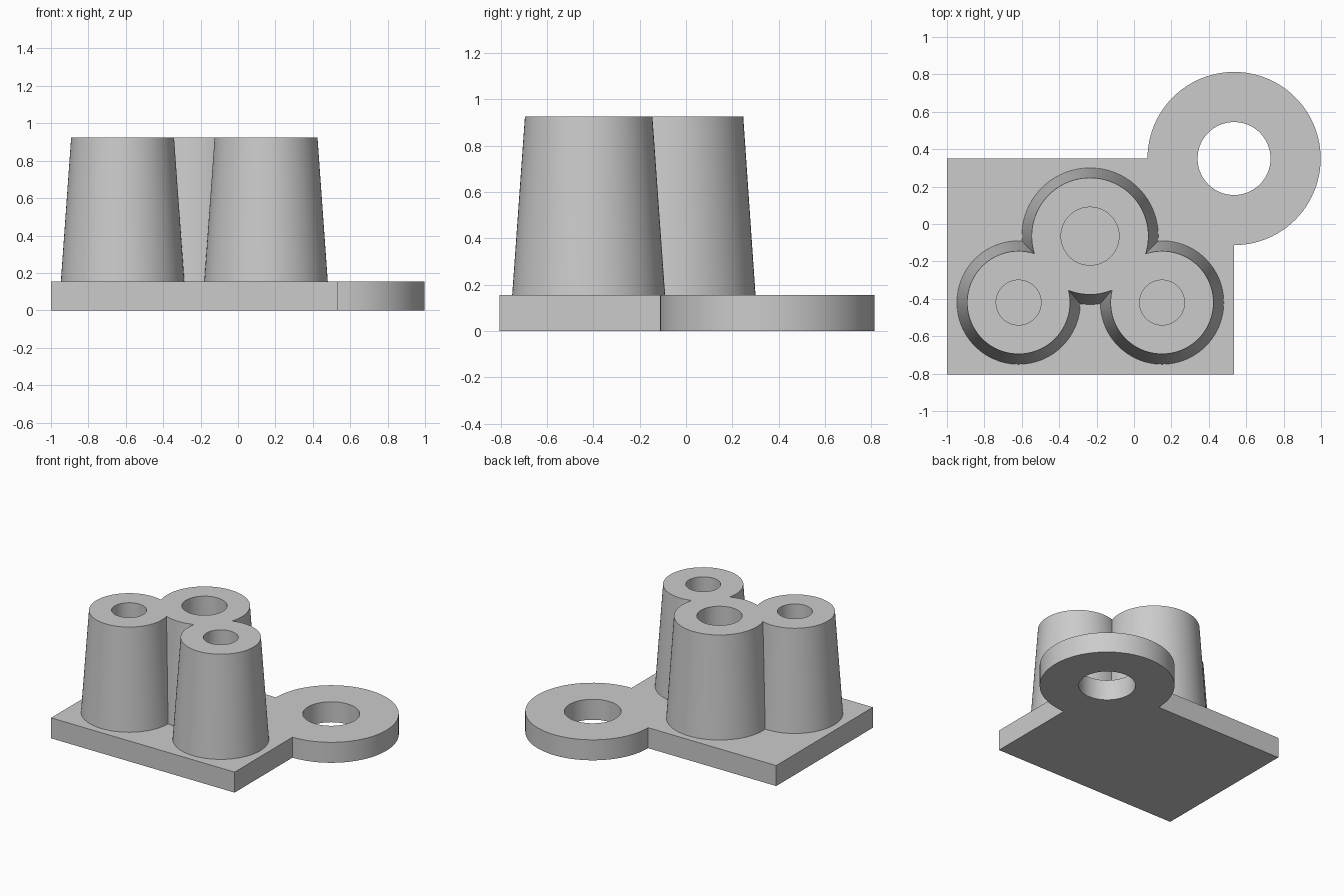
import bpy
import math

if "Cube" in bpy.data.objects:
    bpy.data.objects.remove(bpy.data.objects["Cube"], do_unlink=True)

PLATE_TOP = 0.155
POST_TOP = 0.925
SINK = 0.05  # how far the posts reach into the plate

grey = bpy.data.materials.new("plain_grey")
grey.use_nodes = True
colour = (0.6, 0.6, 0.6, 1)
grey.diffuse_color = colour
grey.node_tree.nodes["Principled BSDF"].inputs["Base Color"].default_value = colour


def cone(name, x, y, z0, z1, r0, r1):
    bpy.ops.mesh.primitive_cone_add(vertices=96, radius1=r0, radius2=r1, depth=z1 - z0,
                                    location=(x, y, (z0 + z1) / 2))
    ob = bpy.context.object
    ob.name = name
    ob.data.materials.append(grey)
    return ob


def combine(body, other, operation):
    """Apply an exact boolean, then drop the tool object."""
    mod = body.modifiers.new(operation.lower(), 'BOOLEAN')
    mod.operation = operation
    mod.solver = 'EXACT'
    mod.object = other
    bpy.context.view_layer.objects.active = body
    bpy.ops.object.modifier_apply(modifier=mod.name)
    bpy.data.objects.remove(other, do_unlink=True)


# Rectangular base plate
x0, x1, y0, y1 = -1.0, 0.535, -0.805, 0.35
bpy.ops.mesh.primitive_cube_add(size=1, location=((x0 + x1) / 2, (y0 + y1) / 2, PLATE_TOP / 2))
body = bpy.context.object
body.name = "base_with_posts"
body.scale = (x1 - x0, y1 - y0, PLATE_TOP)
bpy.ops.object.transform_apply(location=True, rotation=False, scale=True)
body.data.materials.append(grey)

# Round lug on the back left corner
combine(body, cone("lug", x1, y1, 0, PLATE_TOP, 0.463, 0.463), 'UNION')

# Tapered posts: x, y, bottom radius, top radius, bore radius
posts = [
    (-0.235, -0.065, 0.365, 0.312, 0.155),
    (-0.617, -0.42, 0.33, 0.275, 0.12),
    (0.15, -0.42, 0.33, 0.275, 0.12),
]
for x, y, low, high, bore in posts:
    flare = (low - high) / (POST_TOP - PLATE_TOP) * SINK
    combine(body, cone("post", x, y, PLATE_TOP - SINK, POST_TOP, low + flare, high), 'UNION')

# Blind bores in the posts and the through hole in the lug
for x, y, low, high, bore in posts:
    combine(body, cone("bore", x, y, PLATE_TOP, POST_TOP + SINK, bore, bore), 'DIFFERENCE')
combine(body, cone("lug_hole", x1, y1, -SINK, PLATE_TOP + SINK, 0.195, 0.195), 'DIFFERENCE')

# Smooth round walls, crisp edges
bpy.ops.object.select_all(action='DESELECT')
body.select_set(True)
bpy.context.view_layer.objects.active = body
bpy.ops.object.shade_smooth_by_angle(angle=math.radians(30))
